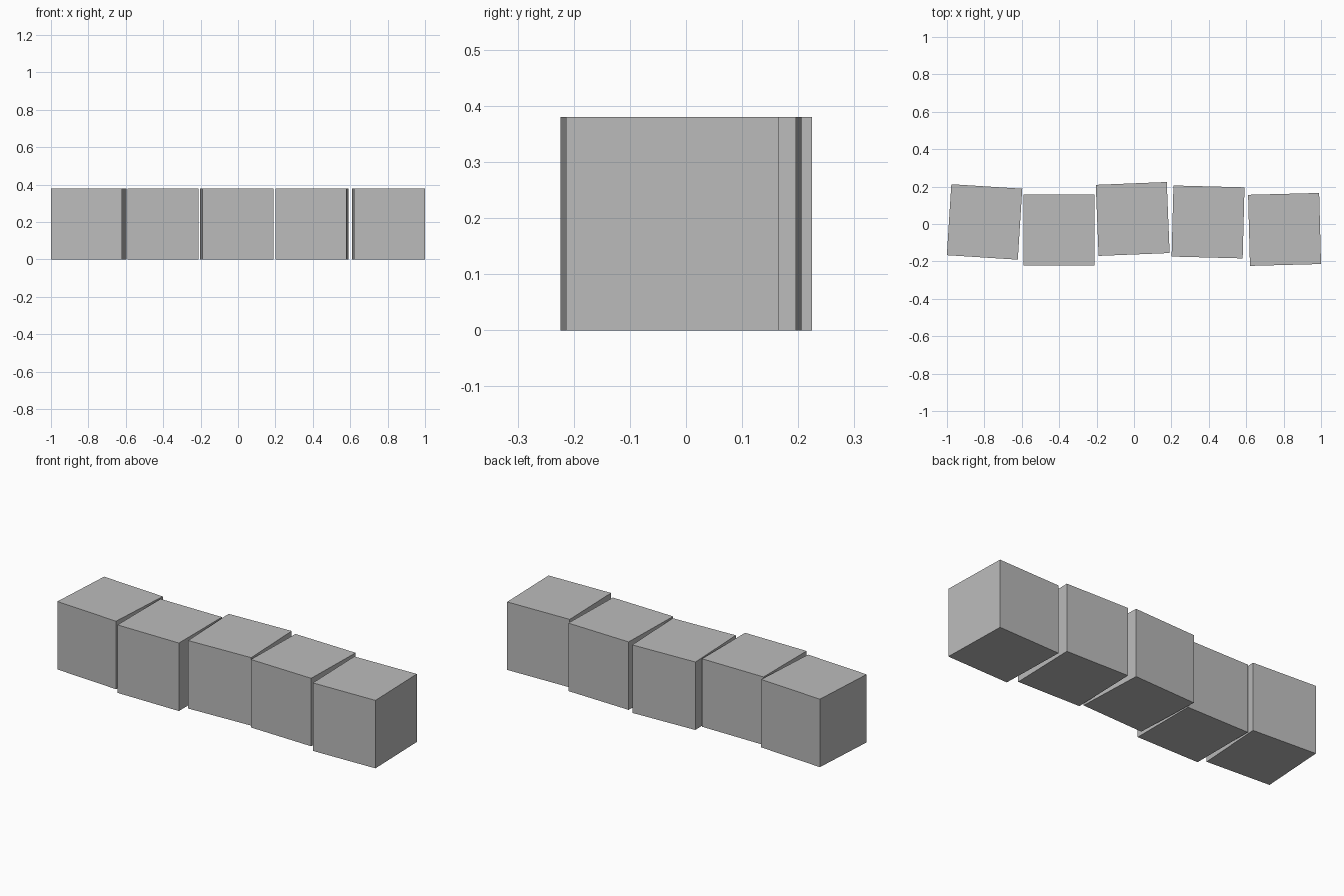
import bpy
from math import radians

# Remove the default cube
default = bpy.data.objects.get("Cube")
if default:
    bpy.data.objects.remove(default, do_unlink=True)

SIZE = 0.38

# One plain grey for every block
grey = bpy.data.materials.new("plain_grey")
grey.use_nodes = True
colour = (0.5, 0.5, 0.5, 1)
grey.diffuse_color = colour
grey.node_tree.nodes["Principled BSDF"].inputs["Base Color"].default_value = colour


def add_block(name, x, y, turn):
    bpy.ops.mesh.primitive_cube_add(
        size=SIZE, location=(x, y, SIZE / 2), rotation=(0, 0, radians(turn)))
    block = bpy.context.object
    block.name = name
    block.data.materials.append(grey)


# Row of slightly skewed cubes: centre x, centre y, turn in degrees
row = [
    (-0.799, 0.011, -3.6),
    (-0.400, -0.032, 0),
    (-0.007, 0.027, 2.3),
    (0.396, 0.011, -1.5),
    (0.805, -0.029, 1.5),
]
for number, (x, y, turn) in enumerate(row, 1):
    add_block(f"block_{number}", x, y, turn)
